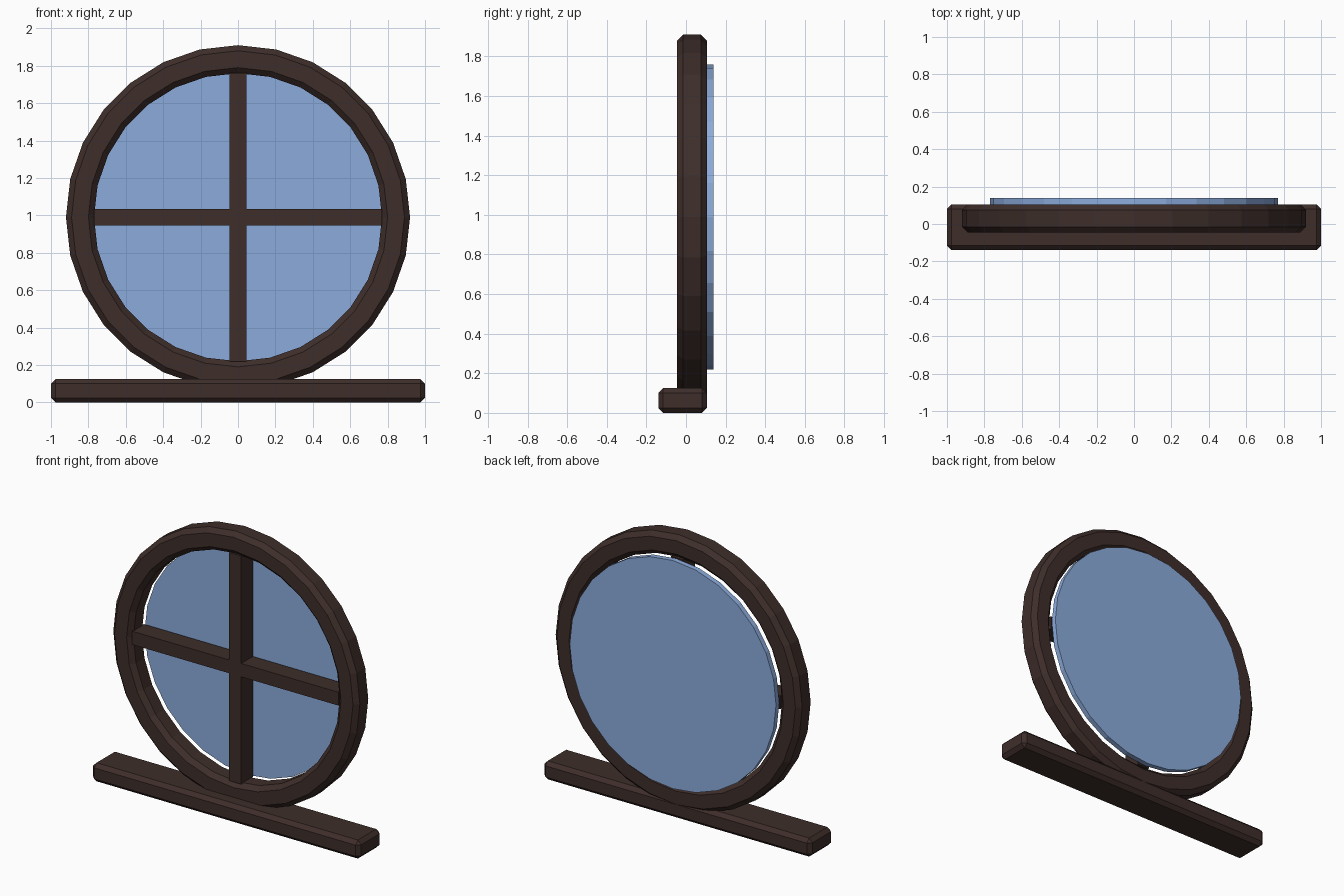
import bpy, bmesh, math
from mathutils import Matrix

if "Cube" in bpy.data.objects:
    bpy.data.objects.remove(bpy.data.objects["Cube"])

CZ, SIDES = 0.99, 28   # window centre height, facets of the round parts


def material(name, color):
    m = bpy.data.materials.new(name)
    m.diffuse_color = color
    m.use_nodes = True
    m.node_tree.nodes["Principled BSDF"].inputs["Base Color"].default_value = m.diffuse_color
    return m


wood = material("dark_wood", (0.048, 0.027, 0.023, 1))
blue = material("blue_glass", (0.26, 0.41, 0.72, 1))


def finish(name, bm, mat):
    bmesh.ops.recalc_face_normals(bm, faces=bm.faces)
    me = bpy.data.meshes.new(name)
    bm.to_mesh(me)
    bm.free()
    me.materials.append(mat)
    ob = bpy.data.objects.new(name, me)
    bpy.context.collection.objects.link(ob)
    return ob


def box(name, lo, hi, mat, bevel=0):
    bm = bmesh.new()
    size = [h - l for l, h in zip(lo, hi)]
    mid = [(h + l) / 2 for l, h in zip(lo, hi)]
    bmesh.ops.create_cube(bm, size=1, matrix=Matrix.Translation(mid) @ Matrix.Diagonal((*size, 1)))
    if bevel:
        bmesh.ops.bevel(bm, geom=bm.edges[:], offset=bevel, segments=1, affect='EDGES')
    return finish(name, bm, mat)


# Round frame: chamfered square profile swept around the y axis
r0, r1, y0, y1, c = 0.77, 0.92, -0.045, 0.105, 0.03
profile = [(r0 + c, y0), (r1 - c, y0), (r1, y0 + c), (r1, y1 - c),
           (r1 - c, y1), (r0 + c, y1), (r0, y1 - c), (r0, y0 + c)]
bm = bmesh.new()
rings = []
for i in range(SIDES):
    a = 2 * math.pi * i / SIDES
    rings.append([bm.verts.new((r * math.cos(a), y, CZ + r * math.sin(a))) for r, y in profile])
n = len(profile)
for i in range(SIDES):
    p, q = rings[i], rings[(i + 1) % SIDES]
    for j in range(n):
        k = (j + 1) % n
        bm.faces.new((p[j], p[k], q[k], q[j]))
finish("round_frame", bm, wood)

# Glass disc behind the frame
bm = bmesh.new()
bmesh.ops.create_cone(bm, cap_ends=True, segments=SIDES, radius1=0.77, radius2=0.77, depth=0.035,
                      matrix=Matrix.Translation((0, 0.1225, CZ)) @ Matrix.Rotation(math.pi / 2, 4, 'X'))
finish("glass_pane", bm, blue)

# Crossing glazing bars
box("vertical_bar", (-0.045, -0.03, CZ - 0.77), (0.045, 0.095, CZ + 0.77), wood)
box("horizontal_bar", (-0.77, -0.03, CZ - 0.045), (0.77, 0.095, CZ + 0.045), wood)

# Chamfered sill
box("window_sill", (-1, -0.14, 0), (1, 0.105, 0.125), wood, 0.025)
